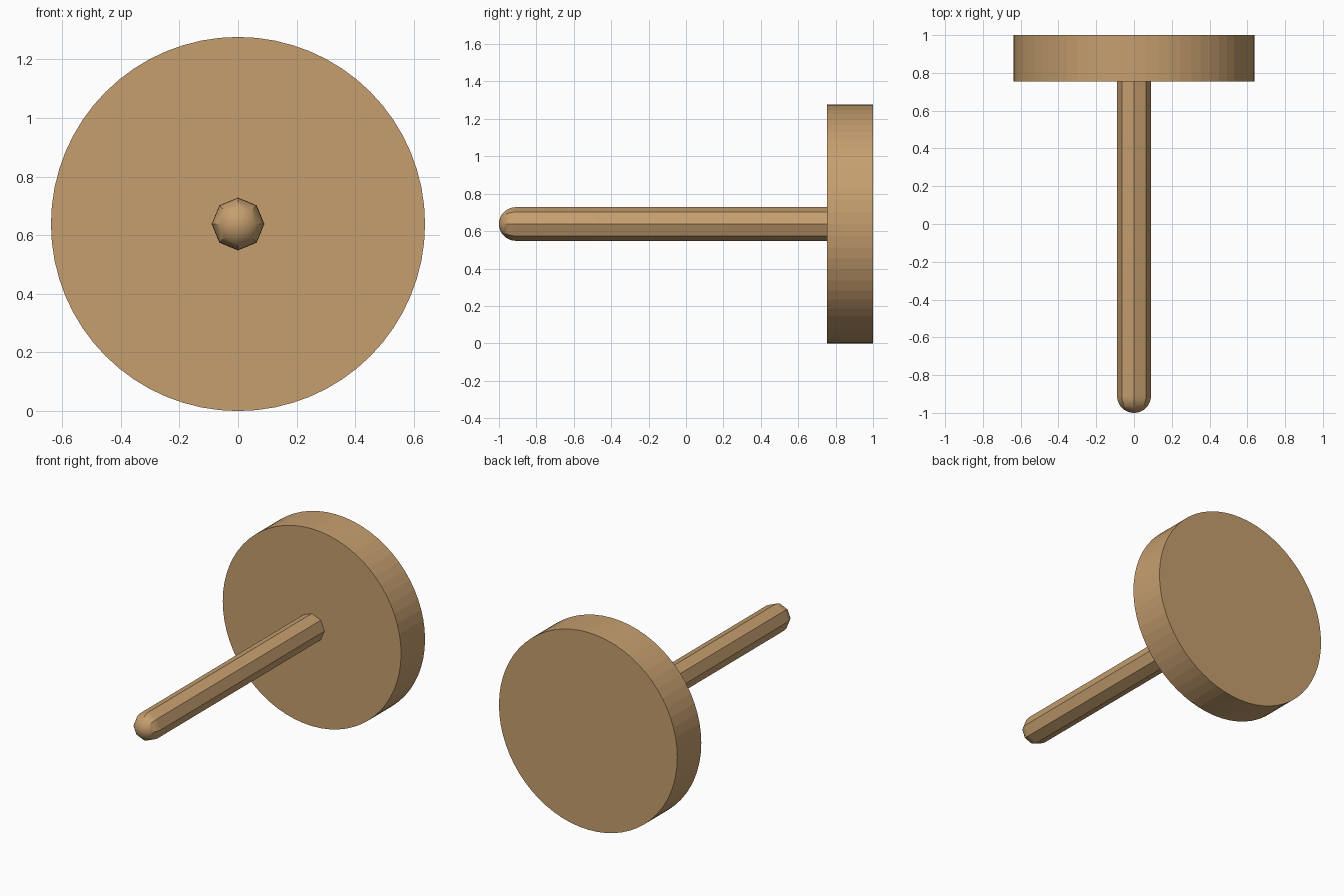
import bpy, bmesh, math

if "Cube" in bpy.data.objects:
    bpy.data.objects.remove(bpy.data.objects["Cube"])

wood = bpy.data.materials.new("light_wood")
wood.diffuse_color = (0.56, 0.345, 0.158, 1)
wood.use_nodes = True
wood.node_tree.nodes["Principled BSDF"].inputs["Base Color"].default_value = wood.diffuse_color

CENTRE_Z = 0.638


def lathe(name, profile, sides):
    """Revolve (radius, y) points around the y axis; radius 0 makes a pole, open ends are capped."""
    bm = bmesh.new()
    rings = []
    for r, y in profile:
        count = sides if r > 0 else 1
        rings.append([bm.verts.new((r * math.cos(2 * math.pi * i / sides), y,
                                    CENTRE_Z + r * math.sin(2 * math.pi * i / sides)))
                      for i in range(count)])
    for a, b in zip(rings, rings[1:]):
        for i in range(sides):
            j = (i + 1) % sides
            if len(a) == 1:
                bm.faces.new((a[0], b[i], b[j]))
            else:
                bm.faces.new((a[i], b[i], b[j], a[j]))
    for ring in (rings[0], rings[-1]):
        if len(ring) > 1:
            bm.faces.new(ring)
    bmesh.ops.recalc_face_normals(bm, faces=bm.faces)
    mesh = bpy.data.meshes.new(name)
    bm.to_mesh(mesh)
    bm.free()
    mesh.materials.append(wood)
    obj = bpy.data.objects.new(name, mesh)
    bpy.context.collection.objects.link(obj)
    return obj


# Large flat disc at the back
lathe("disc_head", [(0.638, 0.755), (0.638, 1.0)], 64)

# Eight-sided peg with a rounded front tip
R, STEPS = 0.09, 8
tip = [(R * math.sin(math.pi / 2 * k / STEPS), -1 + R - R * math.cos(math.pi / 2 * k / STEPS))
       for k in range(STEPS + 1)]
peg = lathe("peg", tip + [(R, 0.77)], 8)

# Smooth the tip's curve but keep the eight long edges crisp
bpy.context.view_layer.objects.active = peg
peg.select_set(True)
bpy.ops.object.shade_smooth_by_angle(angle=math.radians(30))
